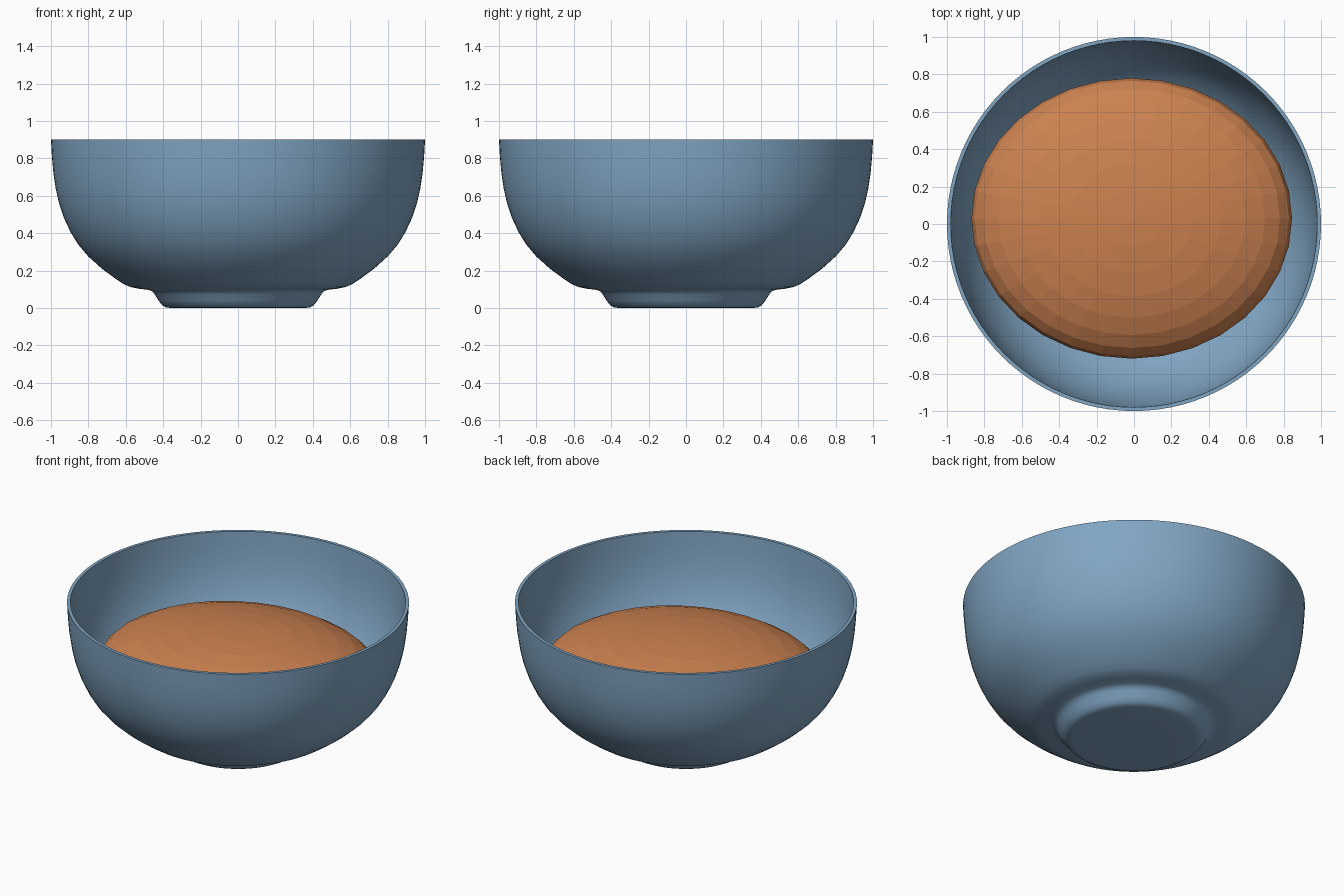
import bpy, bmesh, math

if "Cube" in bpy.data.objects:
    bpy.data.objects.remove(bpy.data.objects["Cube"])


def material(name, rgb):
    m = bpy.data.materials.new(name)
    m.diffuse_color = (*rgb, 1)
    m.use_nodes = True
    m.node_tree.nodes["Principled BSDF"].inputs["Base Color"].default_value = m.diffuse_color
    return m


def lathe(name, profile, steps):
    """Revolve an (r, z) profile, listed bottom to top, around z."""
    bm = bmesh.new()
    rings = []
    for r, z in profile:
        if r == 0:
            rings.append([bm.verts.new((0, 0, z))] * steps)
        else:
            rings.append([bm.verts.new((r * math.cos(math.tau * i / steps),
                                        r * math.sin(math.tau * i / steps), z))
                          for i in range(steps)])
    for lo, hi in zip(rings, rings[1:]):
        for i in range(steps):
            j = (i + 1) % steps
            quad = [lo[i], lo[j], hi[j], hi[i]]
            bm.faces.new(list(dict.fromkeys(quad)))
    mesh = bpy.data.meshes.new(name)
    bm.to_mesh(mesh)
    bm.free()
    ob = bpy.data.objects.new(name, mesh)
    bpy.context.collection.objects.link(ob)
    return ob


# Bowl: outer profile with a small foot, thickened inwards
outer = [(0, 0), (0.2, 0), (0.36, 0), (0.385, 0.003), (0.405, 0.014),
         (0.425, 0.04), (0.445, 0.073), (0.46, 0.09), (0.48, 0.097),
         (0.53, 0.103), (0.575, 0.112), (0.61, 0.127), (0.66, 0.16),
         (0.73, 0.212), (0.80, 0.275), (0.855, 0.34), (0.895, 0.405),
         (0.93, 0.48), (0.957, 0.56), (0.975, 0.64), (0.987, 0.72),
         (0.995, 0.81), (1.0, 0.9)]
bowl = lathe("bowl", outer, 96)
bowl.data.materials.append(material("blue_glaze", (0.22, 0.38, 0.55)))
wall = bowl.modifiers.new("wall", 'SOLIDIFY')
wall.thickness = 0.02
wall.offset = -1
bpy.context.view_layer.objects.active = bowl
bowl.select_set(True)
bpy.ops.object.modifier_apply(modifier="wall")
# Level the rim
for v in bowl.data.vertices:
    if v.co.z > 0.88:
        v.co.z = 0.9
bpy.ops.object.shade_smooth_by_angle(angle=math.radians(40))

# Filling: squashed, faceted sphere sitting slightly off centre
bpy.ops.mesh.primitive_uv_sphere_add(segments=32, ring_count=16, radius=1,
                                     location=(-0.012, 0.03, 0.45))
filling = bpy.context.object
filling.name = "filling"
filling.scale = (0.857, 0.75, 0.25)
bpy.ops.object.transform_apply(location=False, rotation=False, scale=True)
bpy.ops.object.shade_flat()
filling.data.materials.append(material("orange_filling", (0.6, 0.22, 0.08)))
